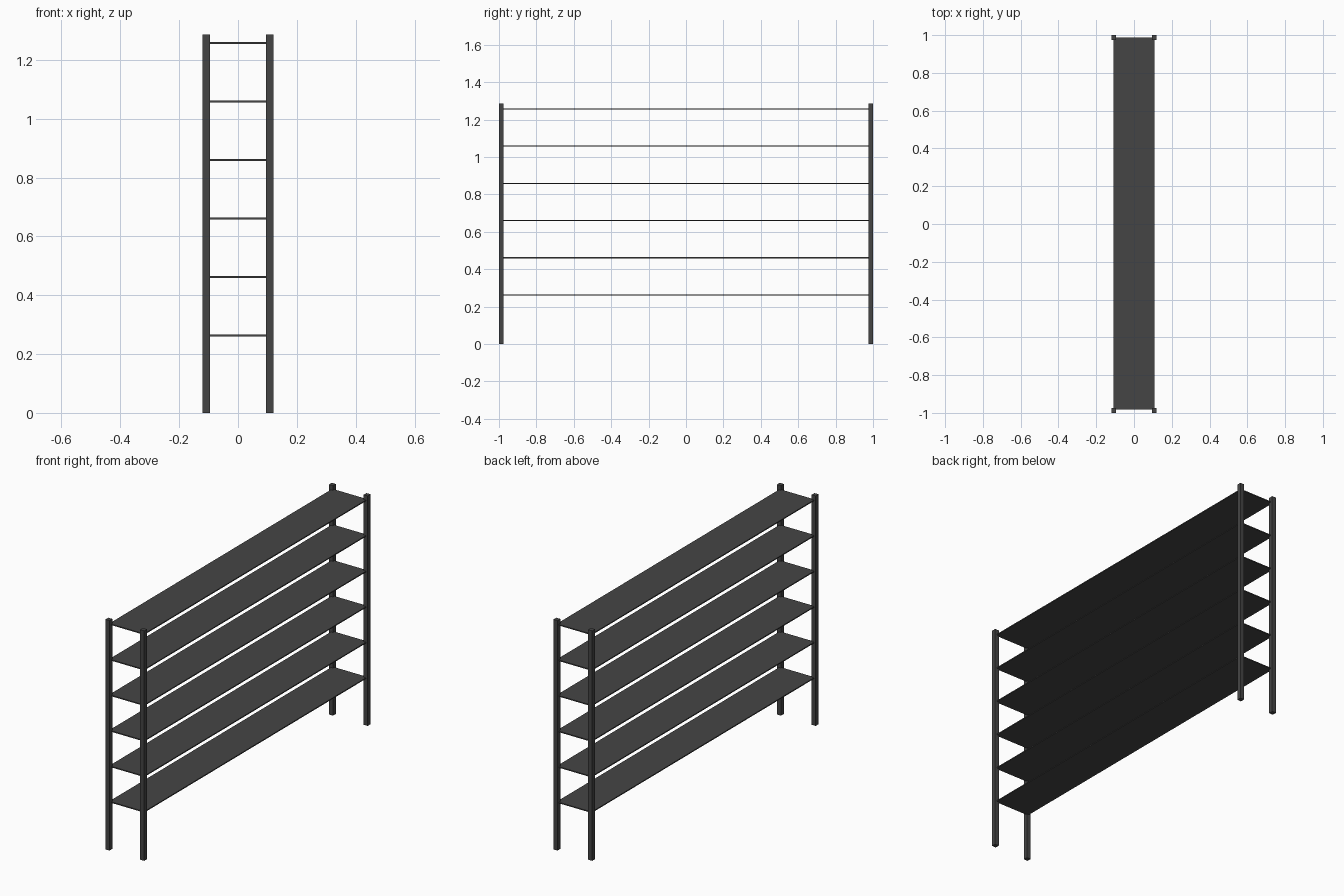
import bpy

if "Cube" in bpy.data.objects:
    bpy.data.objects.remove(bpy.data.objects["Cube"])

DARK = bpy.data.materials.new("dark_metal")
DARK.diffuse_color = (0.06, 0.06, 0.06, 1)
DARK.use_nodes = True
DARK.node_tree.nodes["Principled BSDF"].inputs["Base Color"].default_value = DARK.diffuse_color


def box(name, lo, hi):
    """Axis-aligned box between two corners."""
    bpy.ops.mesh.primitive_cube_add(size=1, location=[(a + b) / 2 for a, b in zip(lo, hi)])
    ob = bpy.context.object
    ob.name = name
    ob.scale = [b - a for a, b in zip(lo, hi)]
    bpy.ops.object.transform_apply(location=False, rotation=False, scale=True)
    ob.data.materials.append(DARK)
    return ob


POST, HALF_X, HALF_Y, HEIGHT = 0.025, 0.12, 1.0, 1.286

# Four square corner posts
for sx, side in ((-1, "left"), (1, "right")):
    for sy, end in ((-1, "front"), (1, "back")):
        cx, cy = sx * (HALF_X - POST / 2), sy * (HALF_Y - POST / 2)
        box(f"{end}_{side}_post",
            (cx - POST / 2, cy - POST / 2, 0),
            (cx + POST / 2, cy + POST / 2, HEIGHT))

# Six thin shelves let into the posts
for i in range(6):
    z = 0.263 + i * 0.1988
    box(f"shelf_{i + 1}", (-0.108, -0.983, z - 0.003), (0.108, 0.988, z + 0.003))
